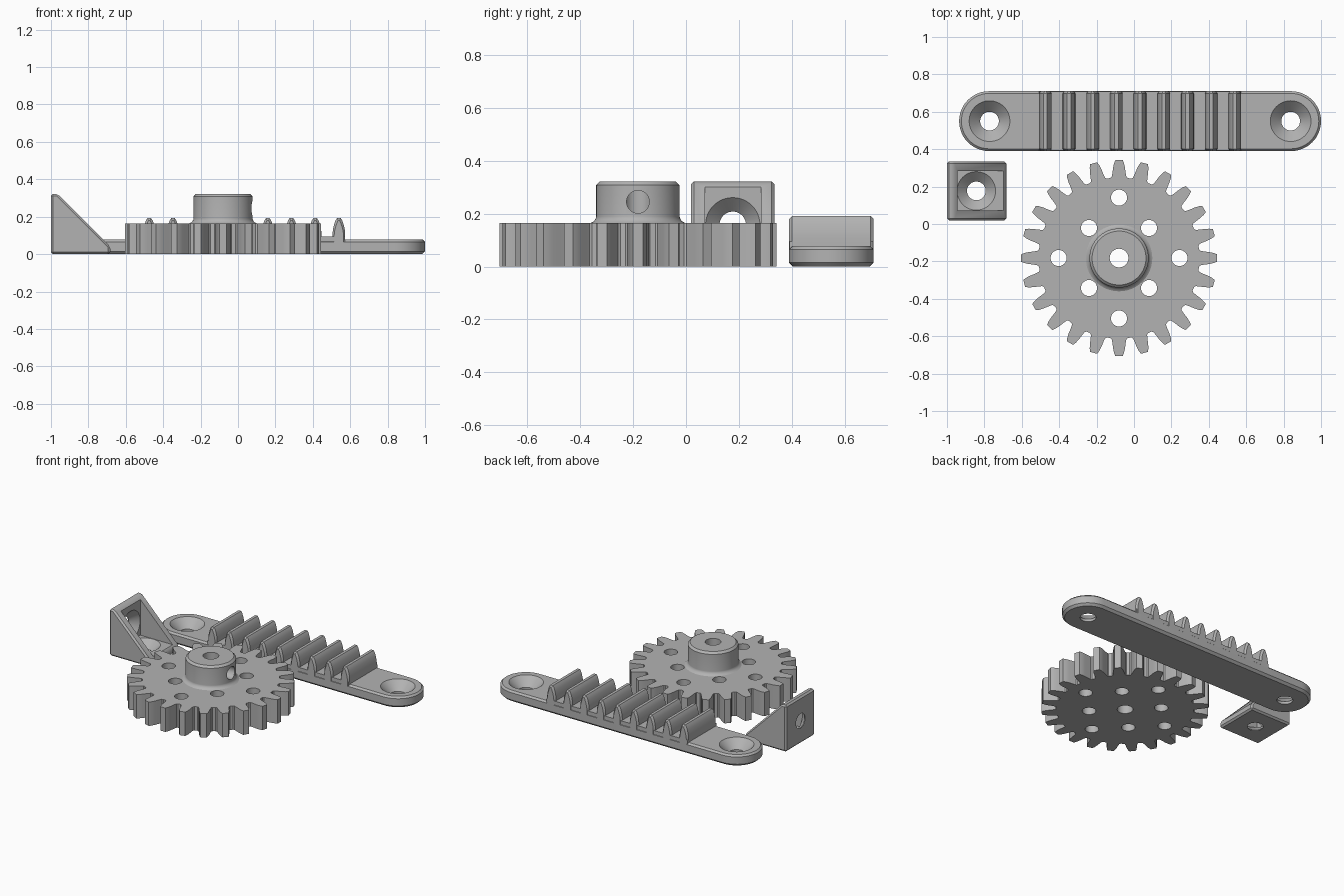
import bpy, bmesh, math

if "Cube" in bpy.data.objects:
    bpy.data.objects.remove(bpy.data.objects["Cube"])

grey = bpy.data.materials.new("mid grey")
grey.diffuse_color = (0.45, 0.45, 0.45, 1)
grey.use_nodes = True
grey.node_tree.nodes["Principled BSDF"].inputs["Base Color"].default_value = grey.diffuse_color


def loft(name, rings):
    """Skin a list of equal rings of points and cap both ends."""
    bm = bmesh.new()
    vs = [[bm.verts.new(p) for p in r] for r in rings]
    n = len(rings[0])
    for a, b in zip(vs, vs[1:]):
        for i in range(n):
            j = (i + 1) % n
            bm.faces.new((a[i], a[j], b[j], b[i]))
    bm.faces.new(vs[0])
    bm.faces.new(vs[-1])
    bmesh.ops.recalc_face_normals(bm, faces=bm.faces)
    me = bpy.data.meshes.new(name)
    bm.to_mesh(me)
    bm.free()
    me.materials.append(grey)
    ob = bpy.data.objects.new(name, me)
    bpy.context.collection.objects.link(ob)
    return ob


def lathe(name, profile, centre, axis="z", seg=48):
    """Rings of (radius, distance along axis) around a centre."""
    cx, cy, cz = centre
    rings = []
    for r, d in profile:
        ring = []
        for i in range(seg):
            a = 2 * math.pi * i / seg
            u, v = r * math.cos(a), r * math.sin(a)
            ring.append((cx + u, cy + v, cz + d) if axis == "z" else (cx + d, cy + u, cz + v))
        rings.append(ring)
    return loft(name, rings)


def box(name, x0, x1, y0, y1, z0, z1):
    return loft(name, [[(x0, y0, z), (x1, y0, z), (x1, y1, z), (x0, y1, z)] for z in (z0, z1)])


def apply_mod(ob, mod):
    bpy.context.view_layer.objects.active = ob
    bpy.ops.object.modifier_apply(modifier=mod.name)


def cut(ob, *cutters):
    for c in cutters:
        m = ob.modifiers.new("cut", "BOOLEAN")
        m.operation, m.solver, m.object = "DIFFERENCE", "EXACT", c
        apply_mod(ob, m)
        bpy.data.objects.remove(c)


def smooth(ob):
    bpy.ops.object.select_all(action="DESELECT")
    ob.select_set(True)
    bpy.context.view_layer.objects.active = ob
    bpy.ops.object.shade_smooth_by_angle(angle=math.radians(30))


# --- Gear wheel: 24 teeth, centre bore and eight round holes ---
GX, GY, TEETH = -0.08, -0.182, 24
flank = [(.430, .108), (.436, .090), (.455, .078), (.485, .0654), (.508, .052), (.525, .037)]
tooth = [(r, -a) for r, a in flank] + [(r, a) for r, a in reversed(flank)]
outline = []
for k in range(TEETH):
    for r, a in tooth:
        t = a + 2 * math.pi * k / TEETH
        outline.append((GX + r * math.cos(t), GY + r * math.sin(t)))
gear = loft("gear_wheel", [[(x, y, z) for x, y in outline] for z in (0, .165)])


def drill(x, y, r):
    return lathe("drill", [(r, -.1), (r, .5)], (x, y, 0), seg=32)


cut(gear, drill(GX, GY, .05))
for k in range(8):
    d = .323 if k % 2 == 0 else .227
    t = k * math.pi / 4
    cut(gear, drill(GX + d * math.cos(t), GY + d * math.sin(t), .043))
smooth(gear)

# --- Hub with flared foot, bore and set screw hole ---
hub = lathe("hub", [(.178, .15), (.178, .165), (.166, .172), (.159, .183), (.158, .19),
                    (.158, .308), (.144, .322)], (GX, GY, 0), seg=64)
cut(hub, drill(GX, GY, .05),
    lathe("screw_drill", [(.043, 0), (.043, .4)], (GX, GY, .245), "x", 32))
smooth(hub)

# --- Rack plate: rounded bar with chamfers and countersunk ends ---
RX, RY, RR, HALF = .0325, .55, .16, .8075
rings = []
for inset, z in ((.015, 0), (0, .015), (0, .065), (.012, .077)):
    ring = []
    for side in (0, 1):
        for i in range(25):
            t = -math.pi / 2 + math.pi * i / 24 + side * math.pi
            sx = HALF if side == 0 else -HALF
            ring.append((RX + sx + (RR - inset) * math.cos(t), RY + (RR - inset) * math.sin(t), z))
    rings.append(ring)
plate = loft("rack_plate", rings)
for s in (-1, 1):
    cut(plate, lathe("countersink", [(.05, -.05), (.05, .018), (.11, .078), (.11, .1)],
                     (RX + s * .805, RY, 0)))
smooth(plate)

# --- Rack teeth on a low raised land ---
PITCH = .1267
box("tooth_land", RX - 4 * PITCH - .033, RX + 4 * PITCH + .033, RY - RR + .002, RY + RR - .002, .05, .094)
half = [(.034, .06), (.034, .11), (.031, .135), (.025, .16), (.018, .18), (.010, .192)]
for k in range(-4, 5):
    cx = RX + k * PITCH
    rings = []
    for y, inset in ((-RR, .012), (-RR + .012, 0), (RR - .012, 0), (RR, .012)):
        side = [(max(w - inset * .7, .004), z - (inset if z > .1 else 0)) for w, z in half]
        rings.append([(cx + w, RY + y, z) for w, z in side] +
                     [(cx - w, RY + y, z) for w, z in reversed(side)])
    smooth(loft("rack_tooth", rings))

# --- Corner bracket: wedge with a pocket and two countersunk holes ---
BY = .177
wedge = [(-1, 0), (-.683, 0), (-.683, .04), (-.965, .322), (-1, .322)]
bracket = loft("corner_bracket", [[(x, y, z) for x, z in wedge] for y in (BY - .158, BY + .158)])
bev = bracket.modifiers.new("bevel", "BEVEL")
bev.width, bev.segments = .011, 1
apply_mod(bracket, bev)
cut(bracket, box("pocket", -.945, -.5, BY - .106, BY + .106, .055, .5))
sink = [(.05, -.05), (.05, .004), (.104, .056)]
cut(bracket, lathe("floor_hole", sink, (-.843, BY, 0)),
    lathe("wall_hole", sink, (-1, BY, .158), "x"))
smooth(bracket)
